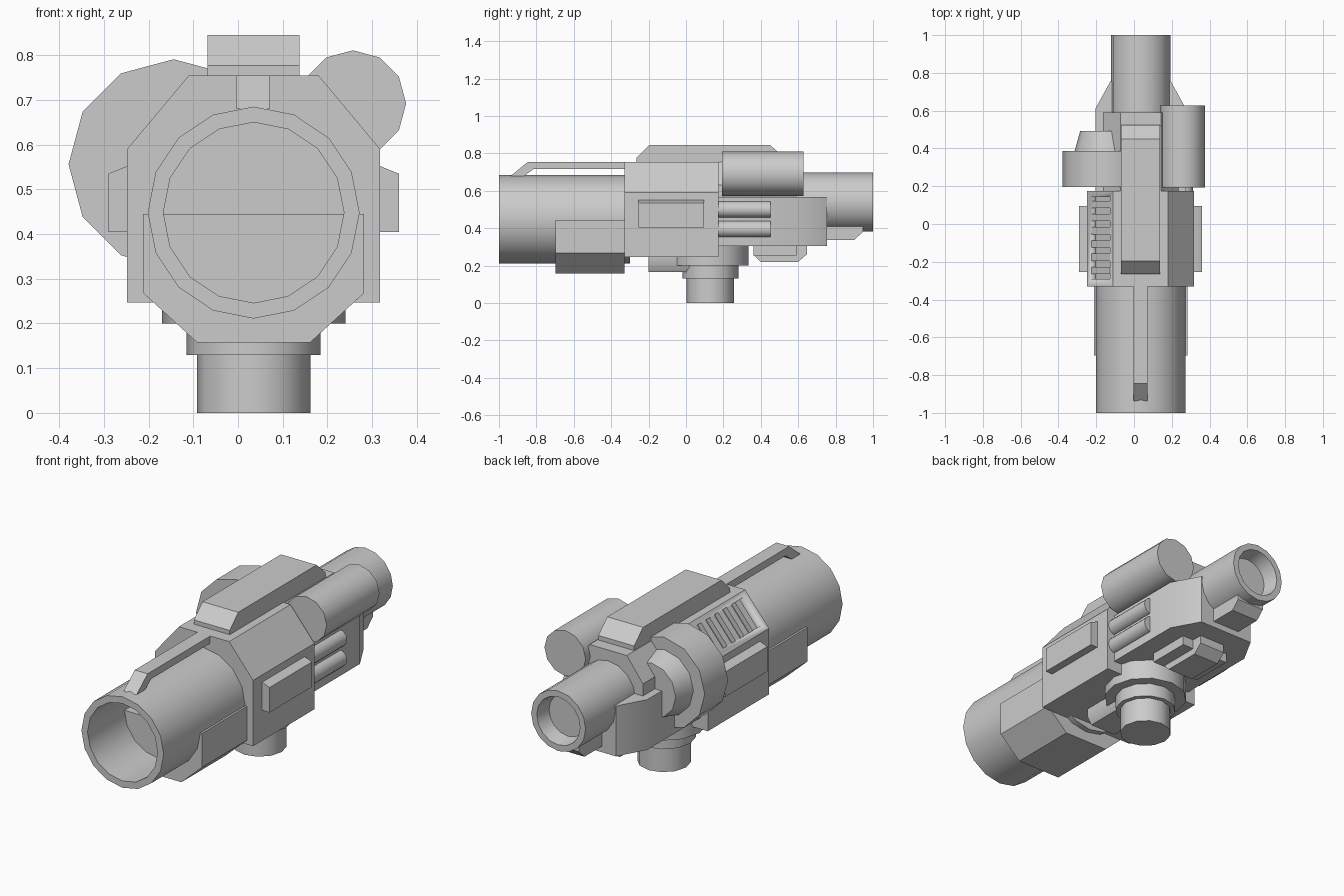
import bpy, bmesh, math
from mathutils import Vector

if "Cube" in bpy.data.objects:
    bpy.data.objects.remove(bpy.data.objects["Cube"])

CX = 0.035  # x of the main axis


def finish(name, bm):
    bmesh.ops.remove_doubles(bm, verts=bm.verts, dist=1e-5)
    bmesh.ops.recalc_face_normals(bm, faces=bm.faces)
    me = bpy.data.meshes.new(name)
    bm.to_mesh(me)
    bm.free()
    for p in me.polygons:
        p.use_smooth = True
    me.set_sharp_from_angle(angle=math.radians(35))
    ob = bpy.data.objects.new(name, me)
    bpy.context.collection.objects.link(ob)
    return ob


def prism(name, pts, axis, a, b):
    """Extrude a 2D profile along an axis from a to b."""
    def place(p, t):
        return {'x': (t, p[0], p[1]), 'y': (p[0], t, p[1]), 'z': (p[0], p[1], t)}[axis]
    bm = bmesh.new()
    lo = [bm.verts.new(place(p, a)) for p in pts]
    hi = [bm.verts.new(place(p, b)) for p in pts]
    bm.faces.new(lo)
    bm.faces.new(hi[::-1])
    n = len(pts)
    for i in range(n):
        j = (i + 1) % n
        bm.faces.new((lo[i], lo[j], hi[j], hi[i]))
    return finish(name, bm)


def lathe(name, prof, axis, c, n):
    """Spin (radius, position) points round the y or z axis through c."""
    bm = bmesh.new()
    rings = []
    for r, t in prof:
        if r == 0:
            rings.append([bm.verts.new((c[0], t, c[1]) if axis == 'y' else (c[0], c[1], t))] * n)
            continue
        ring = []
        for k in range(n):
            a = 2 * math.pi * k / n
            u, v = c[0] + r * math.cos(a), c[1] + r * math.sin(a)
            ring.append(bm.verts.new((u, t, v) if axis == 'y' else (u, v, t)))
        rings.append(ring)
    for A, B in zip(rings, rings[1:]):
        for k in range(n):
            m = (k + 1) % n
            bm.faces.new(list(dict.fromkeys((A[k], A[m], B[m], B[k]))))
    return finish(name, bm)


def sym(half):
    """Mirror a half profile of (offset, z) points about the main axis."""
    return [(CX + w, z) for w, z in half] + [(CX - w, z) for w, z in reversed(half)]


# Main bodies
body = prism("main_body", sym([(.283, .247), (.283, .59), (.145, .755)]), 'y', -.33, .175)
prism("rear_body", [(CX - .24, .15), (CX + .24, .15), (CX + .24, .61), (CX + .16, .755),
                    (CX - .16, .755), (CX - .24, .61)], 'z', .305, .567)
prism("rear_upper_body", sym([(.2, .55), (.2, .63), (.107, .753)]), 'y', .15, .59)
prism("lower_fore_guard", sym([(.127, .158), (.247, .268), (.247, .445)]), 'y', -.697, -.33)

# Hollow front and rear barrels
lathe("front_barrel", [(0, -.4), (.202, -.4), (.202, -1), (.237, -1), (.237, -.3), (0, -.3)],
      'y', (CX, .448), 16)
lathe("rear_barrel", [(0, .55), (.157, .55), (.157, 1), (.125, 1), (.11, .92), (0, .92)],
      'y', (CX, .54), 16)

# Top rail and front sight arm
prism("top_rail", [(-.265, .74), (-.265, .777), (-.195, .845), (.45, .845), (.525, .777),
                   (.525, .74)], 'x', CX - .103, CX + .103)
prism("sight_arm", [(-.32, .755), (-.845, .755), (-.937, .68), (-.865, .68), (-.815, .717),
                    (-.32, .717)], 'x', -.003, .071)

# Scope tube on the right, drum on the left
lathe("side_scope", [(0, .193), (.119, .193), (.119, .628), (0, .628)], 'y', (.257, .692), 12)
lathe("side_drum", [(0, .195), (.235, .195), (.235, .387), (.17, .387), (.141, .492), (0, .492)],
      'y', (-.144, .556), 12)

# Side plates
for side, s in (("right", 1), ("left", -1)):
    prism("side_plate_" + side, [(CX + s * w, z) for w, z in
          ((.27, .405), (.325, .405), (.325, .535), (.283, .552), (.27, .552))], 'y', -.255, .095)

# Twin pipes on the right
for i, z in enumerate((.5, .395)):
    lathe(f"side_pipe_{i}", [(0, .16), (.045, .16), (.045, .453), (0, .453)], 'y', (.267, z), 12)

# Vent recess with slats on the left slope
p0, p1 = Vector((-.248, .59)), Vector((-.11, .755))
along = (p1 - p0).normalized()
inward = Vector((along.y, -along.x))
t0, t1 = p0.lerp(p1, .145), p0.lerp(p1, .877)


def slope_box(name, top, deep, a, b):
    return prism(name, [tuple(q + inward * d) for q, d in
                        ((t0, top), (t1, top), (t1, deep), (t0, deep))], 'y', a, b)


cutter = slope_box("vent_cutter", -.03, .03, -.29, .142)
cutter.hide_render = True
cutter.hide_viewport = True
cut = body.modifiers.new("vent", 'BOOLEAN')
cut.operation = 'DIFFERENCE'
cut.solver = 'EXACT'
cut.object = cutter
for i in range(6):
    y = -.265 + i * .07
    slope_box(f"vent_slat_{i}", .004, .035, y, y + .038)

# Stepped grip mount
lathe("grip_mount", [(0, 0), (.127, 0), (.127, .13), (.15, .13), (.15, .2), (.205, .2),
                     (.205, .32), (0, .32)], 'z', (CX, .13), 12)

# Underside blocks
prism("front_under_block", sym([(.075, .165), (.1, .205), (.1, .26)]), 'y', -.2, .02)
prism("rear_under_plate", sym([(.14, .255), (.14, .32)]), 'y', .36, .59)
prism("rear_under_block", [(.36, .31), (.36, .26), (.4, .22), (.6, .22), (.648, .262),
                           (.648, .31)], 'x', CX - .075, CX + .075)
prism("rear_barrel_lug", [(.7, .337), (.9, .337), (.945, .38), (.945, .42), (.7, .42)],
      'x', CX - .08, CX + .08)
